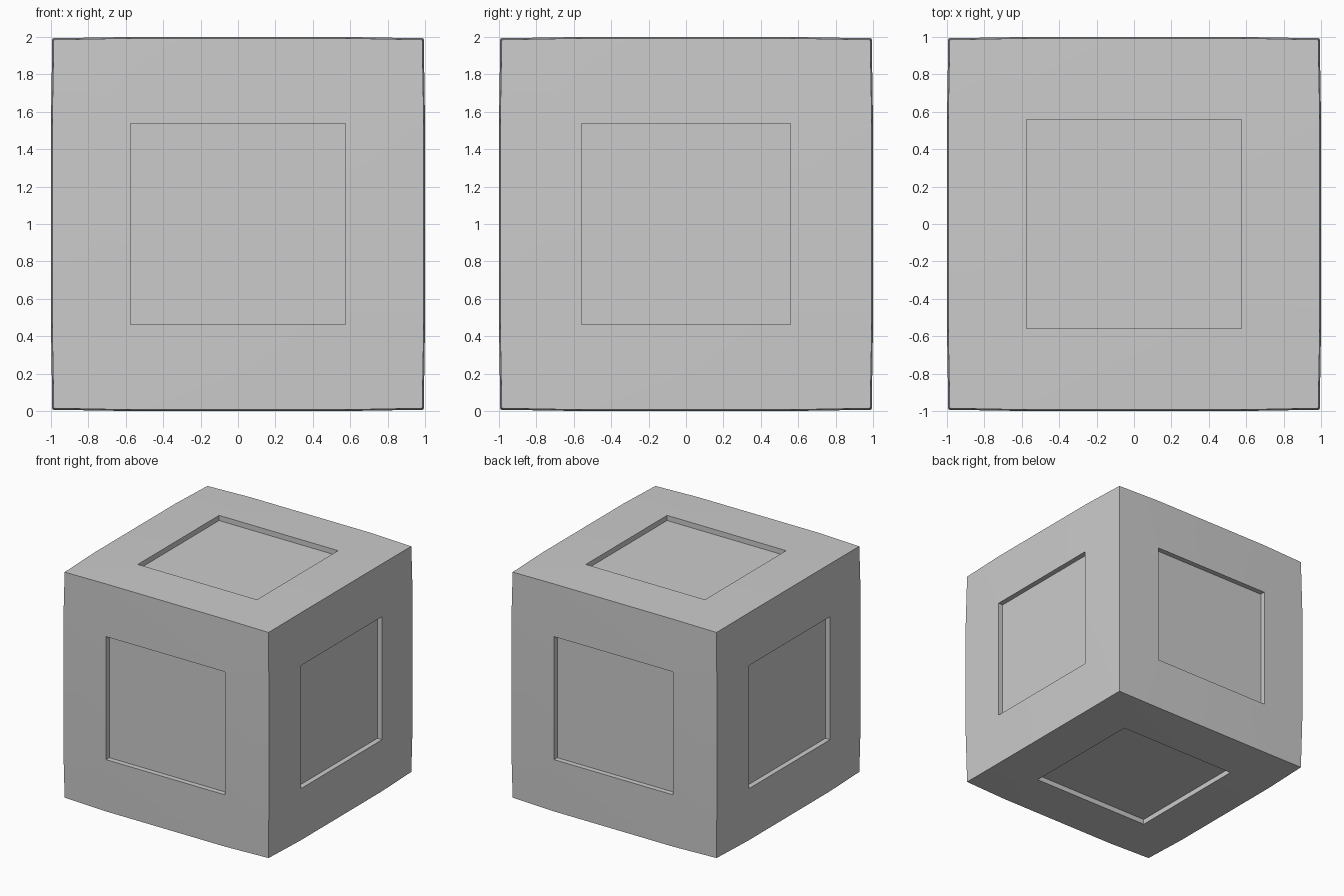
import bpy, bmesh
from mathutils import Vector

if "Cube" in bpy.data.objects:
    bpy.data.objects.remove(bpy.data.objects["Cube"], do_unlink=True)

PANEL_HALF = (0.575, 0.56, 0.537)        # recess half sizes along x, y, z
BULGE = {1: 1.0, 2: 0.993, 3: 0.985}     # reach of face, edge and corner points
DEPTH = 0.045

# Plain grey material
grey = bpy.data.materials.new("light_grey")
grey.use_nodes = True
colour = (0.6, 0.6, 0.6, 1)
grey.diffuse_color = colour
grey.node_tree.nodes["Principled BSDF"].inputs["Base Color"].default_value = colour

# Block with every side split into a three by three grid
bm = bmesh.new()
bmesh.ops.create_cube(bm, size=2)
bmesh.ops.subdivide_edges(bm, edges=bm.edges[:], cuts=2, use_grid_fill=True)

# Slightly swollen sides, with the grid moved to the recess outlines
for v in bm.verts:
    outer = [abs(c) > 0.9 for c in v.co]
    reach = BULGE[sum(outer)]
    v.co = Vector([(reach if o else h) * (1 if c > 0 else -1)
                   for c, o, h in zip(v.co, outer, PANEL_HALF)])

# Shallow square recess in the middle of each side
bm.normal_update()
middle = [f for f in bm.faces
          if sorted(abs(c) for c in f.calc_center_median())[1] < 0.1]
for face in middle:
    inward = -face.normal.copy() * DEPTH
    floor = bmesh.ops.extrude_face_region(bm, geom=[face])["geom"]
    bmesh.ops.translate(bm, vec=inward,
                        verts=[g for g in floor if isinstance(g, bmesh.types.BMVert)])
    if face.is_valid:
        bmesh.ops.delete(bm, geom=[face], context='FACES_ONLY')

# Stand the block on the ground
bmesh.ops.translate(bm, verts=bm.verts[:], vec=(0, 0, 1))
bmesh.ops.recalc_face_normals(bm, faces=bm.faces[:])

mesh = bpy.data.meshes.new("recessed_block")
bm.to_mesh(mesh)
bm.free()
mesh.materials.append(grey)
block = bpy.data.objects.new("recessed_block", mesh)
bpy.context.collection.objects.link(block)

# Smooth sides with crisp edges
bpy.context.view_layer.objects.active = block
block.select_set(True)
bpy.ops.object.shade_smooth_by_angle(angle=0.5)
